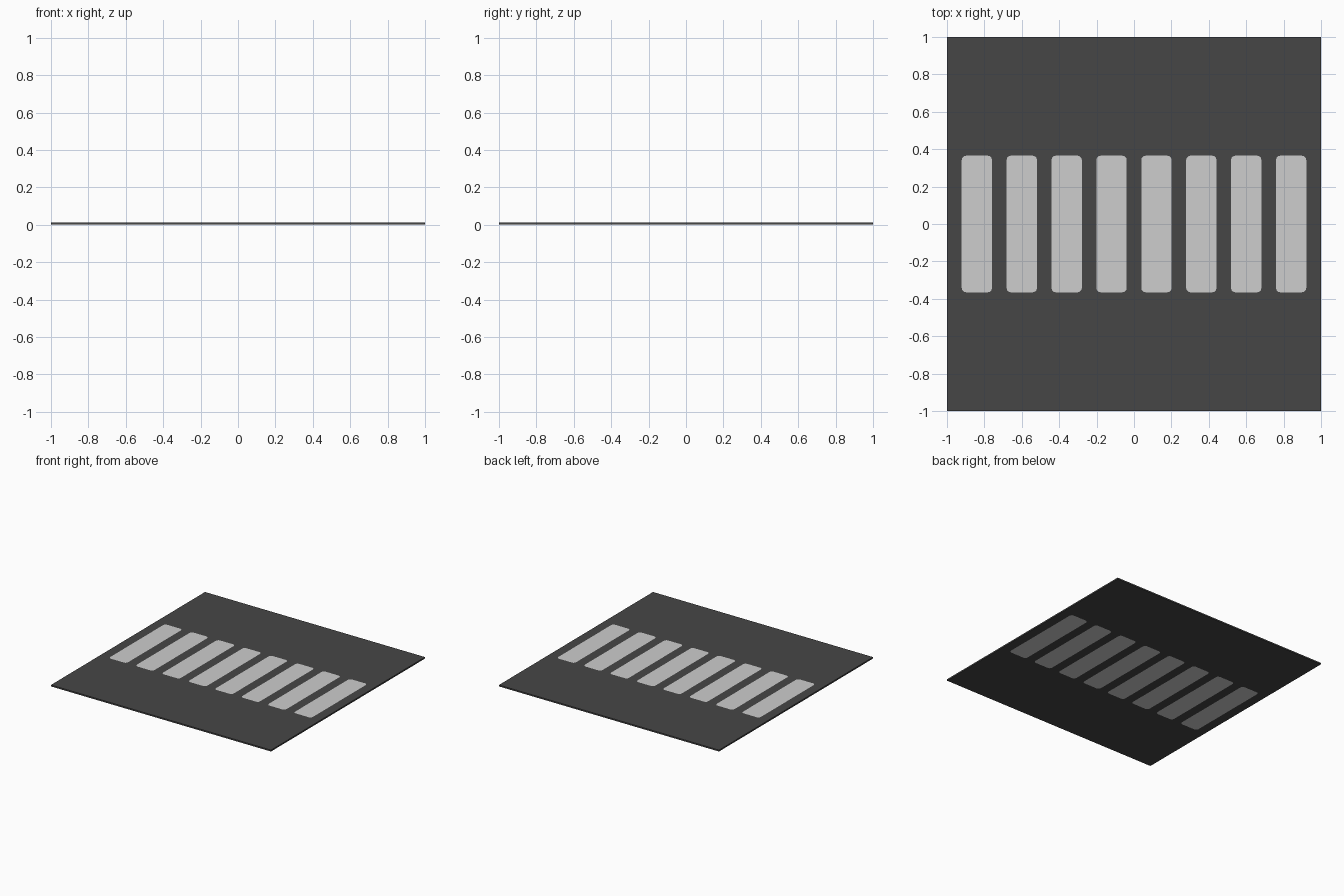
import bpy, bmesh, math
from mathutils import Vector

if "Cube" in bpy.data.objects:
    bpy.data.objects.remove(bpy.data.objects["Cube"])

THICK = 0.012
HALF_W, HALF_L, RADIUS = 0.081, 0.365, 0.022
STRIPE_X = [-0.84 + 0.24 * i for i in range(8)]


def material(name, value):
    m = bpy.data.materials.new(name)
    m.diffuse_color = (value, value, value, 1)
    m.use_nodes = True
    m.node_tree.nodes["Principled BSDF"].inputs["Base Color"].default_value = m.diffuse_color
    return m


asphalt = material("dark asphalt", 0.061)
paint = material("white road paint", 0.61)


def rounded_outline(cx):
    """Counter-clockwise stripe outline with small rounded corners."""
    pts = []
    for k, (sx, sy) in enumerate([(1, 1), (-1, 1), (-1, -1), (1, -1)]):
        for s in range(4):
            a = math.radians(90 * k + 30 * s)
            pts.append((cx + sx * (HALF_W - RADIUS) + RADIUS * math.cos(a),
                        sy * (HALF_L - RADIUS) + RADIUS * math.sin(a)))
    return pts


def finish(bm, name, mat):
    me = bpy.data.meshes.new(name)
    bm.to_mesh(me)
    bm.free()
    me.materials.append(mat)
    ob = bpy.data.objects.new(name, me)
    bpy.context.collection.objects.link(ob)


def ring(bm, pts, z):
    vs = [bm.verts.new((x, y, z)) for x, y in pts]
    es = [bm.edges.new((vs[i], vs[(i + 1) % len(vs)])) for i in range(len(vs))]
    return vs, es


def walls(bm, low, high):
    n = len(low)
    for i in range(n):
        j = (i + 1) % n
        bm.faces.new((low[i], low[j], high[j], high[i]))


# road slab: square with stripe-shaped openings on both faces
square = [(-1, -1), (1, -1), (1, 1), (-1, 1)]
bm = bmesh.new()
outer = []
for z, up in ((0, -1), (THICK, 1)):
    vs, edges = ring(bm, square, z)
    outer.append(vs)
    for x in STRIPE_X:
        edges += ring(bm, rounded_outline(x), z)[1]
    res = bmesh.ops.triangle_fill(bm, edges=edges, use_beauty=True,
                                  normal=Vector((0, 0, up)))
    for f in [g for g in res["geom"] if isinstance(g, bmesh.types.BMFace)]:
        f.normal_update()
        if f.normal.z * up < 0:
            f.normal_flip()
walls(bm, *outer)
finish(bm, "road_slab", asphalt)

# painted crossing stripes, flush in the openings and visible from both sides
for i, x in enumerate(STRIPE_X):
    bm = bmesh.new()
    low = ring(bm, rounded_outline(x), 0)[0]
    high = ring(bm, rounded_outline(x), THICK)[0]
    bm.faces.new(high)
    bm.faces.new(low[::-1])
    walls(bm, low, high)
    finish(bm, f"crossing_stripe_{i + 1}", paint)
